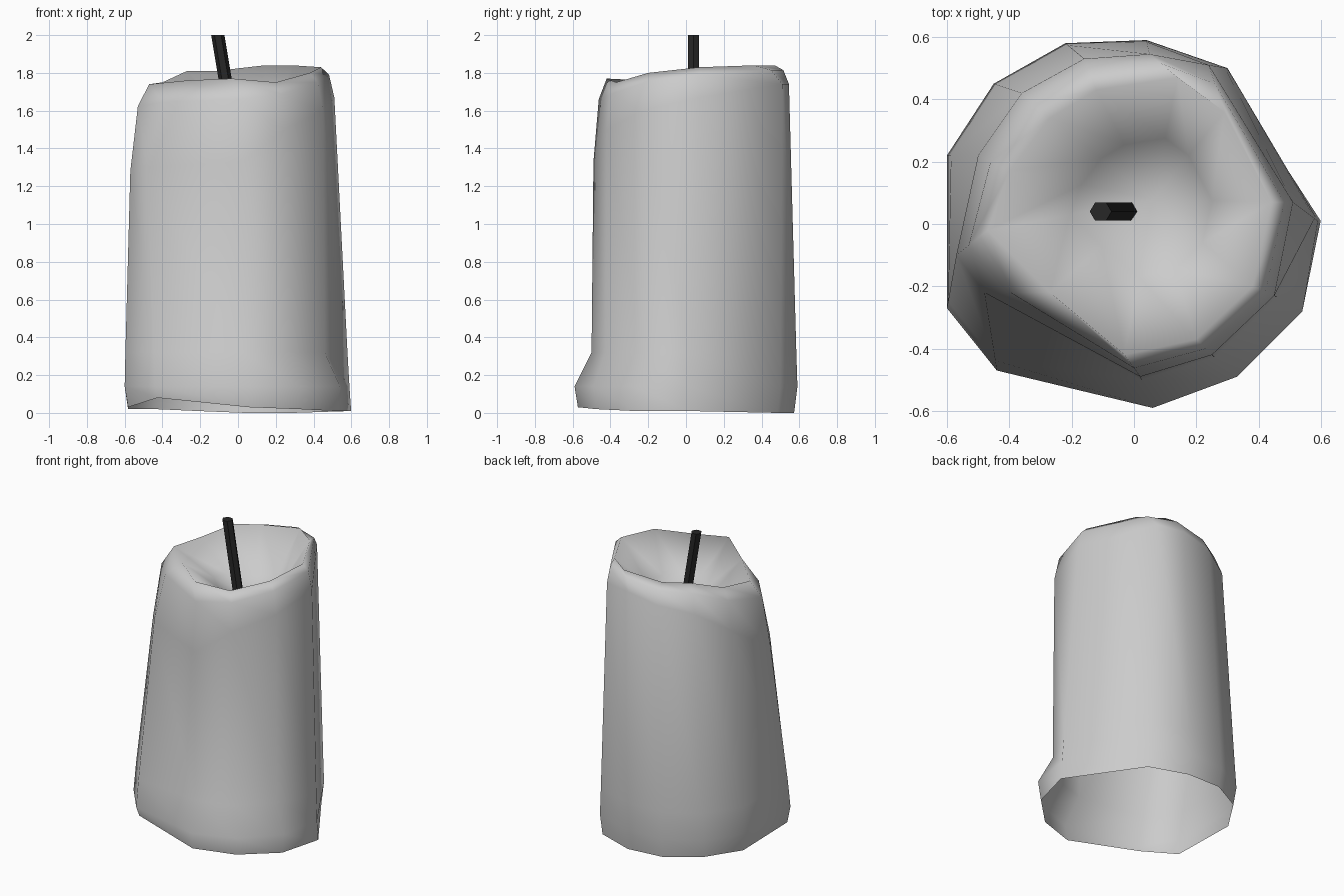
import bpy
import bmesh
import math
from mathutils import Vector

cube = bpy.data.objects.get("Cube")
if cube:
    bpy.data.objects.remove(cube)


def make_material(name, color):
    mat = bpy.data.materials.new(name)
    mat.use_nodes = True
    mat.diffuse_color = color
    mat.node_tree.nodes["Principled BSDF"].inputs["Base Color"].default_value = color
    return mat


def make_object(name, bm, mat):
    bmesh.ops.recalc_face_normals(bm, faces=bm.faces)
    mesh = bpy.data.meshes.new(name)
    bm.to_mesh(mesh)
    bm.free()
    mesh.materials.append(mat)
    obj = bpy.data.objects.new(name, mesh)
    bpy.context.collection.objects.link(obj)
    return obj


def bridge(bm, lower, upper):
    count = len(lower)
    faces = []
    for i in range(count):
        j = (i + 1) % count
        faces.append(bm.faces.new((lower[i], lower[j], upper[j], upper[i])))
    return faces


wax = make_material("grey wax", (0.6, 0.6, 0.6, 1))
char = make_material("charred black", (0.02, 0.02, 0.02, 1))

# Uneven outlines of the wax, running clockwise from the +x side
base = [(.59, .01), (.54, -.28), (.33, -.49), (.06, -.59), (-.44, -.47), (-.6, -.27),
        (-.6, .22), (-.45, .45), (-.22, .58), (.04, .59), (.3, .5)]
shoulder = [(.51, .07, 1.67), (.45, -.23, 1.6), (.25, -.42, 1.5), (.02, -.49, 1.33),
            (-.48, -.22, 1.3), (-.57, -.1, 1.28), (-.5, .22, 1.5), (-.36, .42, 1.65),
            (-.16, .53, 1.7), (.05, .545, 1.74), (.24, .51, 1.74)]
rim = [(.44, .07, 1.83), (.38, -.2, 1.8), (.2, -.37, 1.75), (-.03, -.42, 1.77),
       (-.27, -.22, 1.76), (-.47, -.02, 1.74), (-.4, .17, 1.75), (-.27, .34, 1.81),
       (-.12, .43, 1.81), (.14, .47, 1.84), (.29, .36, 1.84)]
foot_heights = [.01, .01, .02, .03, .08, .03, .02, .02, .01, 0, 0]

# Flared foot, tapering wall, worn rim and melted basin
flare_side = Vector((0.45, -0.89))
basin_center = Vector((0.06, 0.08, 1.48))
rings = [[] for _ in range(7)]
for b, s, r, foot_z in zip(base, shoulder, rim, foot_heights):
    b, s, r = Vector(b), Vector(s), Vector(r)
    is_front = b.normalized().dot(flare_side) > 0.6
    bulge = Vector((b.x, b.y, 0.14))
    neck = bulge.lerp(s, 0.9 if is_front else 0.13)
    neck.z = 0.32
    lip = s.lerp(r, 0.4)
    lip.z = s.z + (r.z - s.z) * 0.75
    slope = r.lerp(basin_center, 0.5)
    slope.z = 1.58
    tuck = 1.015 if b.x > 0.58 else 0.97
    foot = Vector((b.x * tuck, b.y * tuck, foot_z))
    for ring, point in zip(rings, (foot, bulge, neck, s, lip, r, slope)):
        ring.append(point)

bm = bmesh.new()
loops = [[bm.verts.new(p) for p in ring] for ring in rings]
for lower, upper in zip(loops, loops[1:]):
    bridge(bm, lower, upper)
floor = bm.verts.new(basin_center)
last = loops[-1]
for i, vert in enumerate(last):
    bm.faces.new((vert, last[(i + 1) % len(last)], floor))
candle = make_object("candle_body", bm, wax)
for poly in candle.data.polygons:
    poly.use_smooth = True

# Leaning wick with a flattened six-sided section
bm = bmesh.new()
ends = []
for center in (Vector((-0.02, 0.04, 1.48)), Vector((-0.107, 0.04, 2))):
    ring = []
    for i in range(6):
        a = math.tau * i / 6
        ring.append(bm.verts.new(center + Vector((0.035 * math.cos(a), 0.034 * math.sin(a), 0))))
    ends.append(ring)
bridge(bm, *ends)
for ring in ends:
    bm.faces.new(ring)
make_object("wick", bm, char)
